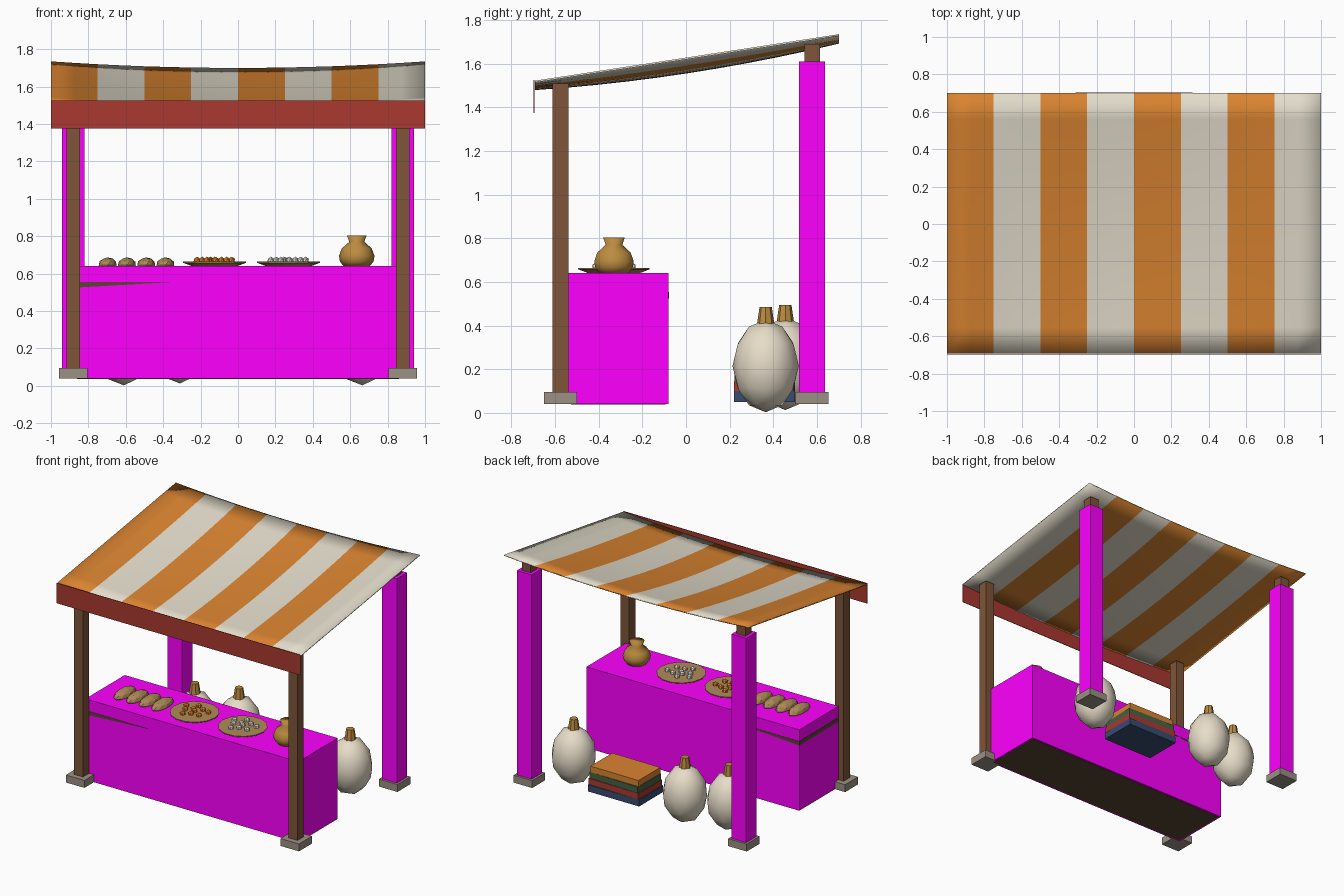
import bpy, bmesh, math, random
from mathutils import Matrix

if "Cube" in bpy.data.objects:
    bpy.data.objects.remove(bpy.data.objects["Cube"])
random.seed(4)

def mat(name, r, g, b):
    m = bpy.data.materials.new(name)
    m.diffuse_color = (r, g, b, 1)
    m.use_nodes = True
    m.node_tree.nodes["Principled BSDF"].inputs["Base Color"].default_value = m.diffuse_color
    return m

WOOD = mat("wood", .21, .09, .04)
DARK = mat("dark_wood", .10, .06, .03)
STONE = mat("stone", .33, .28, .23)
CLOTH = mat("magenta", 1, 0, 1)
ORANGE = mat("orange", .70, .23, .03)
CREAM = mat("cream", .77, .72, .60)
RED = mat("red", .40, .04, .03)
GREEN = mat("green", .06, .12, .06)
NAVY = mat("navy", .04, .07, .16)
SACK = mat("sackcloth", .80, .72, .58)
CRUST = mat("crust", .44, .26, .10)
CLAY = mat("clay", .50, .26, .05)
FRUIT = mat("fruit", .90, .25, .02)
EGG = mat("egg", .80, .80, .75)

def finish(name, bm, mats, smooth=False):
    bmesh.ops.recalc_face_normals(bm, faces=bm.faces)
    me = bpy.data.meshes.new(name)
    bm.to_mesh(me)
    bm.free()
    for m in mats:
        me.materials.append(m)
    for p in me.polygons:
        p.use_smooth = smooth
    ob = bpy.data.objects.new(name, me)
    bpy.context.collection.objects.link(ob)
    return ob

def box(name, x, y, z, m, turn=0):
    """Box from (min, max) pairs, turned about its own vertical axis."""
    bm = bmesh.new()
    bmesh.ops.create_cube(bm, size=1)
    bm.transform(Matrix.Diagonal((x[1] - x[0], y[1] - y[0], z[1] - z[0], 1)))
    ob = finish(name, bm, [m])
    ob.location = (sum(x) / 2, sum(y) / 2, sum(z) / 2)
    ob.rotation_euler.z = turn
    return ob

def lathe(name, profile, x, y, m, n=10, smooth=False):
    """Turned shape from (radius, z) points, capped at both ends."""
    bm = bmesh.new()
    rings = [[bm.verts.new((x + r * math.cos(2 * math.pi * i / n),
                            y + r * math.sin(2 * math.pi * i / n), z))
              for i in range(n)] for r, z in profile]
    for a, b in zip(rings, rings[1:]):
        for i in range(n):
            j = (i + 1) % n
            bm.faces.new((a[i], a[j], b[j], b[i]))
    bm.faces.new(rings[0])
    bm.faces.new(rings[-1])
    return finish(name, bm, [m], smooth)

def ball(name, centre, radii, m, sub=2, smooth=False):
    bm = bmesh.new()
    bmesh.ops.create_icosphere(bm, subdivisions=sub, radius=1)
    bm.transform(Matrix.Translation(centre) @ Matrix.Diagonal((*radii, 1)))
    return finish(name, bm, [m], smooth)

# Striped sagging canopy, 8 stripes of two columns each
bm = bmesh.new()
NX, NY = 16, 10
grid = []
for i in range(NX + 1):
    x = -1 + 2 * i / NX
    col = []
    for j in range(NY + 1):
        t = j / NY
        sag = (1 - x * x) * (.035 + .03 * (1 - (2 * t - 1) ** 2))
        col.append(bm.verts.new((x, -.693 + 1.393 * t, 1.522 + .213 * t - sag)))
    grid.append(col)
for i in range(NX):
    for j in range(NY):
        f = bm.faces.new((grid[i][j], grid[i + 1][j], grid[i + 1][j + 1], grid[i][j + 1]))
        f.material_index = (i // 2) % 2
canopy = finish("canopy", bm, [ORANGE, CREAM], True)
sol = canopy.modifiers.new("thickness", 'SOLIDIFY')
sol.thickness = .008

# Front valance
box("valance", (-1, 1), (-.698, -.694), (1.375, 1.525), RED)

# Posts on stone footings; the rear pair is wrapped in cloth
for s, side in ((-1, "left"), (1, "right")):
    for y, top, end in ((-.575, 1.51, "front"), (.578, 1.69, "back")):
        c = s * .88
        box(f"{end}_{side}_post", (c - .036, c + .036), (y - .036, y + .036), (.05, top), WOOD)
        box(f"{end}_{side}_footing", (c - .076, c + .076), (y - .076, y + .076), (.04, .095), STONE)
    box(f"back_{side}_post_wrap", (c - .06, c + .06), (.518, .638), (.09, 1.61), CLOTH)

# Counter: draped body with a wooden core
box("counter_drape", (-.873, .873), (-.54, -.08), (.04, .64), CLOTH)
box("counter_core", (-.86, .86), (-.527, -.093), (.038, .6), DARK)

# Dark tapering gap under the counter top at the left end
bm = bmesh.new()
wedge = [(-.875, .525), (-.35, .555), (-.875, .555)]
ends = [[bm.verts.new((x, y, z)) for x, z in wedge] for y in (-.542, -.078)]
for i in range(3):
    j = (i + 1) % 3
    bm.faces.new((ends[0][i], ends[0][j], ends[1][j], ends[1][i]))
for e in ends:
    bm.faces.new(e)
finish("counter_gap", bm, [DARK])

# Loaves
for k in range(4):
    ball(f"loaf_{k + 1}", (-.697 + .103 * k, -.33, .645), (.05, .11, .042), CRUST)

# Plates with small goods
for name, cx, m in (("fruit", -.125, FRUIT), ("egg", .27, EGG)):
    lathe(f"{name}_plate", [(.12, .64), (.168, .658), (.168, .664), (.14, .664)], cx, -.33, CRUST, 14)
    for k in range(10):
        a = k * 2.4
        r = .034 * math.sqrt(k)
        ball(f"{name}_{k + 1}", (cx + r * math.cos(a), -.33 + r * math.sin(a), .67),
             (.021, .021, .021), m, 1)

# Clay pot
lathe("pot", [(.07, .64), (.09, .665), (.095, .695), (.08, .735), (.04, .77), (.052, .803)],
      .635, -.33, CLAY, 10, True)

# Tied sacks behind the counter
for k, (x, y, z) in enumerate(((.665, .365, .215), (-.61, .365, .215), (-.31, .455, .225))):
    ball(f"sack_{k + 1}", (x, y, z), (.155, .152, .212), SACK, 2, True)
    lathe(f"sack_neck_{k + 1}", [(.04, z + .19), (.028, z + .27)], x, y, CLAY, 8)

# Stack of folded cloths
for k, (m, z0, z1) in enumerate(((NAVY, .05, .1), (RED, .1, .145), (GREEN, .145, .19), (ORANGE, .19, .235))):
    d = .004 * k
    box(f"folded_cloth_{k + 1}", (.035 + d, .455 - d), (.22 + d, .50 - d), (z0, z1), m,
        random.uniform(-.04, .04) if k else 0)
